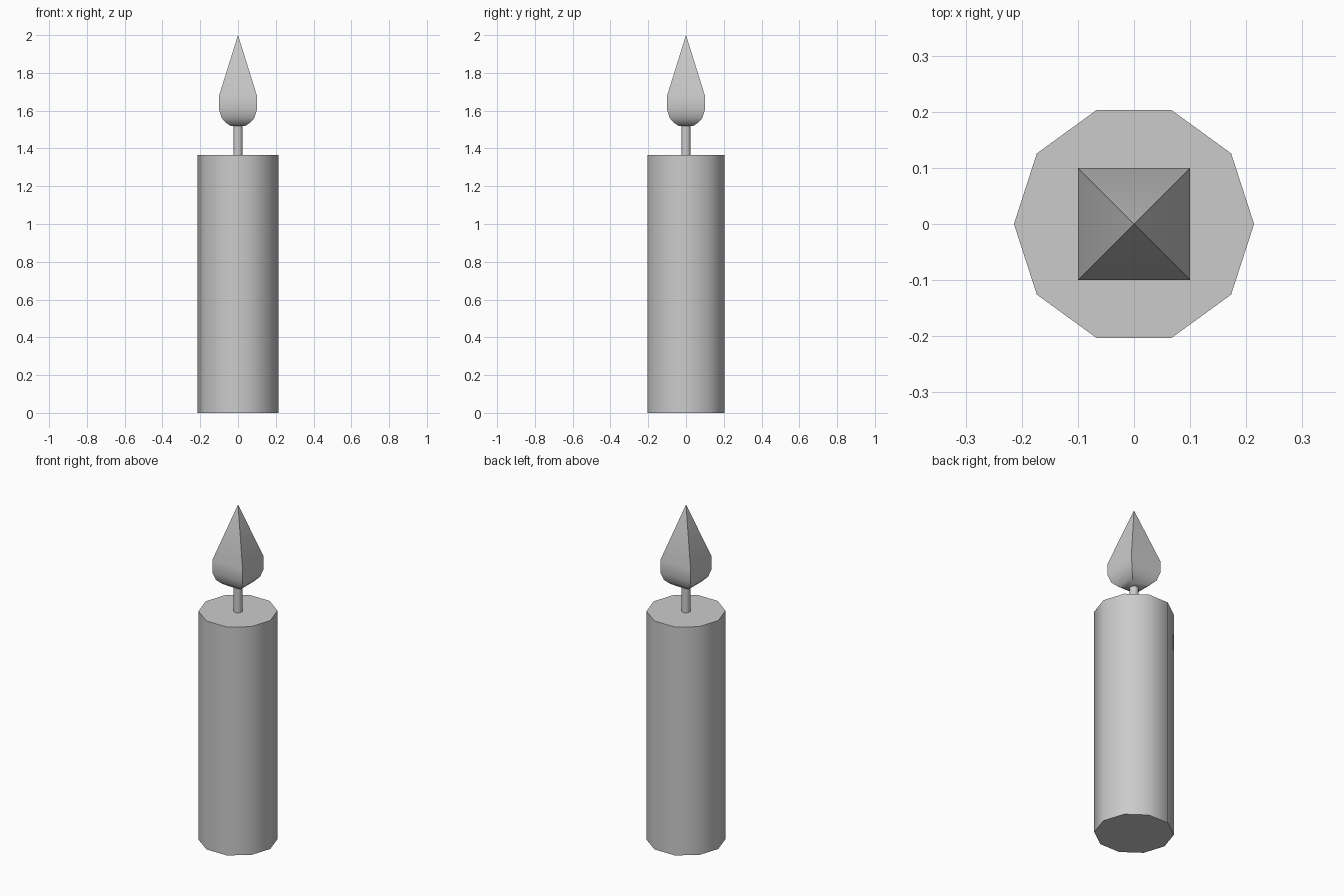
import bpy, bmesh, math

if "Cube" in bpy.data.objects:
    bpy.data.objects.remove(bpy.data.objects["Cube"])


def lathe(name, sides, profile, turn=0.0, smooth=40):
    """Stack rings of (radius, z); a zero radius closes to a point."""
    bm = bmesh.new()
    rings = []
    for r, z in profile:
        n = sides if r > 0 else 1
        rings.append([bm.verts.new((r * math.cos(turn + math.tau * i / sides),
                                    r * math.sin(turn + math.tau * i / sides), z))
                      for i in range(n)])
    for a, b in zip(rings, rings[1:]):
        for i in range(sides):
            j = (i + 1) % sides
            if len(b) == 1:
                bm.faces.new((a[i], a[j], b[0]))
            else:
                bm.faces.new((a[i], a[j], b[j], b[i]))
    for ring in (rings[0], rings[-1]):
        if len(ring) > 1:
            bm.faces.new(ring)
    bmesh.ops.recalc_face_normals(bm, faces=bm.faces)
    mesh = bpy.data.meshes.new(name)
    bm.to_mesh(mesh)
    bm.free()
    obj = bpy.data.objects.new(name, mesh)
    bpy.context.collection.objects.link(obj)
    bpy.ops.object.select_all(action='DESELECT')
    obj.select_set(True)
    bpy.context.view_layer.objects.active = obj
    bpy.ops.object.shade_smooth_by_angle(angle=math.radians(smooth))
    return obj


# Ten-sided wax body
lathe("candle_body", 10, [(0.214, 0), (0.214, 1.365)])

# Thin wick
lathe("wick", 10, [(0.025, 1.36), (0.025, 1.53)])

# Four-sided flame, given as half widths
flame = [(0.037, 1.518), (0.06, 1.533), (0.086, 1.56), (0.1, 1.605), (0.1, 1.68), (0, 2.0)]
lathe("flame", 4, [(w * math.sqrt(2), z) for w, z in flame], math.pi / 4)
